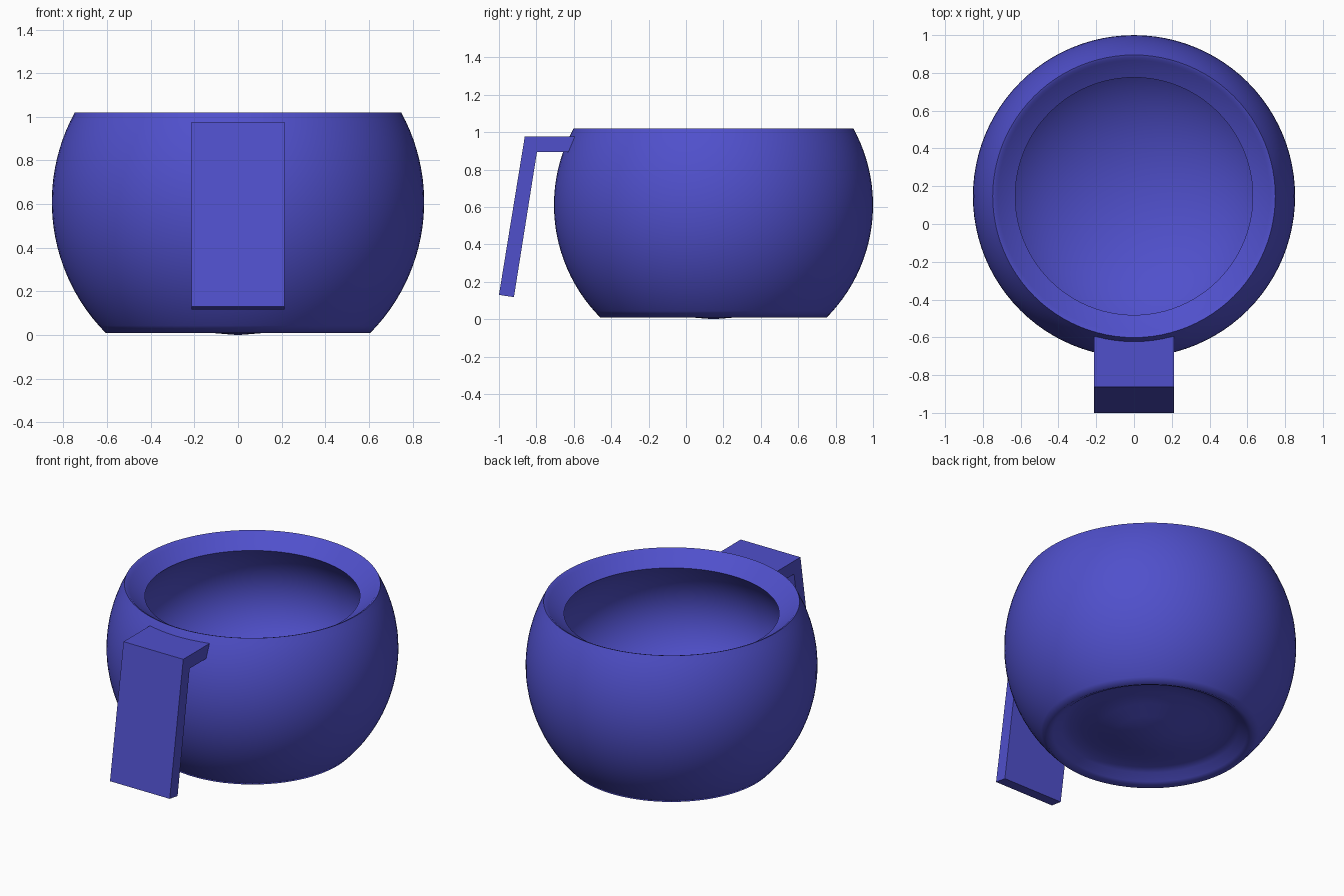
import bpy, bmesh
from math import sin, cos, radians, asin, pi
from mathutils import Vector, Matrix

if "Cube" in bpy.data.objects:
    bpy.data.objects.remove(bpy.data.objects["Cube"])

CENTRE_Y = 0.147
SPHERE_Z, SPHERE_R = 0.61, 0.853

blue = bpy.data.materials.new("blue_glaze")
blue.diffuse_color = (0.08, 0.08, 0.6, 1)
blue.use_nodes = True
blue.node_tree.nodes["Principled BSDF"].inputs["Base Color"].default_value = blue.diffuse_color


def finish(name, bm, angle):
    bmesh.ops.recalc_face_normals(bm, faces=bm.faces)
    mesh = bpy.data.meshes.new(name)
    bm.to_mesh(mesh)
    bm.free()
    mesh.materials.append(blue)
    obj = bpy.data.objects.new(name, mesh)
    bpy.context.collection.objects.link(obj)
    bpy.ops.object.select_all(action='DESELECT')
    obj.select_set(True)
    bpy.context.view_layer.objects.active = obj
    bpy.ops.object.shade_smooth_by_angle(angle=radians(angle))
    return obj


def arc(radius, rz, cz, a0, a1, n):
    return [(radius * cos(a0 + (a1 - a0) * i / n),
             cz + rz * sin(a0 + (a1 - a0) * i / n)) for i in range(n + 1)]


# Bowl profile: domed underside, foot, spherical wall, lip, inner bowl
underside = [(0, 0.0), (0.1, 0.008), (0.2, 0.028), (0.3, 0.055), (0.4, 0.075),
             (0.47, 0.08), (0.52, 0.065), (0.565, 0.03)]
wall = arc(SPHERE_R, SPHERE_R, SPHERE_Z,
           asin(-0.6 / SPHERE_R), asin(0.41 / SPHERE_R), 24)
lip = [(0.735, 1.015), (0.72, 1.0)]
inside = arc(0.79, 0.55, 0.61, radians(42), -pi / 2, 28)[1:]
inside[-1] = (0, inside[-1][1])
profile = underside + wall + lip + inside

bm = bmesh.new()
verts = [bm.verts.new((r, CENTRE_Y, z)) for r, z in profile]
edges = [bm.edges.new(p) for p in zip(verts, verts[1:])]
for v in verts:
    v.co.y = CENTRE_Y
bmesh.ops.spin(bm, geom=verts + edges, cent=(0, CENTRE_Y, 0), axis=(0, 0, 1),
               angle=2 * pi, steps=96, use_duplicate=False)
bmesh.ops.remove_doubles(bm, verts=bm.verts, dist=0.0005)
finish("bowl", bm, 75)

# Handle: bent slab with a short arm and a slanted grip
section = [(-1.0, 0.13), (-0.862, 0.977), (-0.595, 0.977),
           (-0.625, 0.893), (-0.797, 0.893), (-0.92, 0.118)]
bm = bmesh.new()
face = bm.faces.new([bm.verts.new((-0.213, y, z)) for y, z in section])
out = bmesh.ops.extrude_face_region(bm, geom=[face])
bmesh.ops.translate(bm, vec=(0.426, 0, 0),
                    verts=[g for g in out["geom"] if isinstance(g, bmesh.types.BMVert)])
finish("handle", bm, 30)
